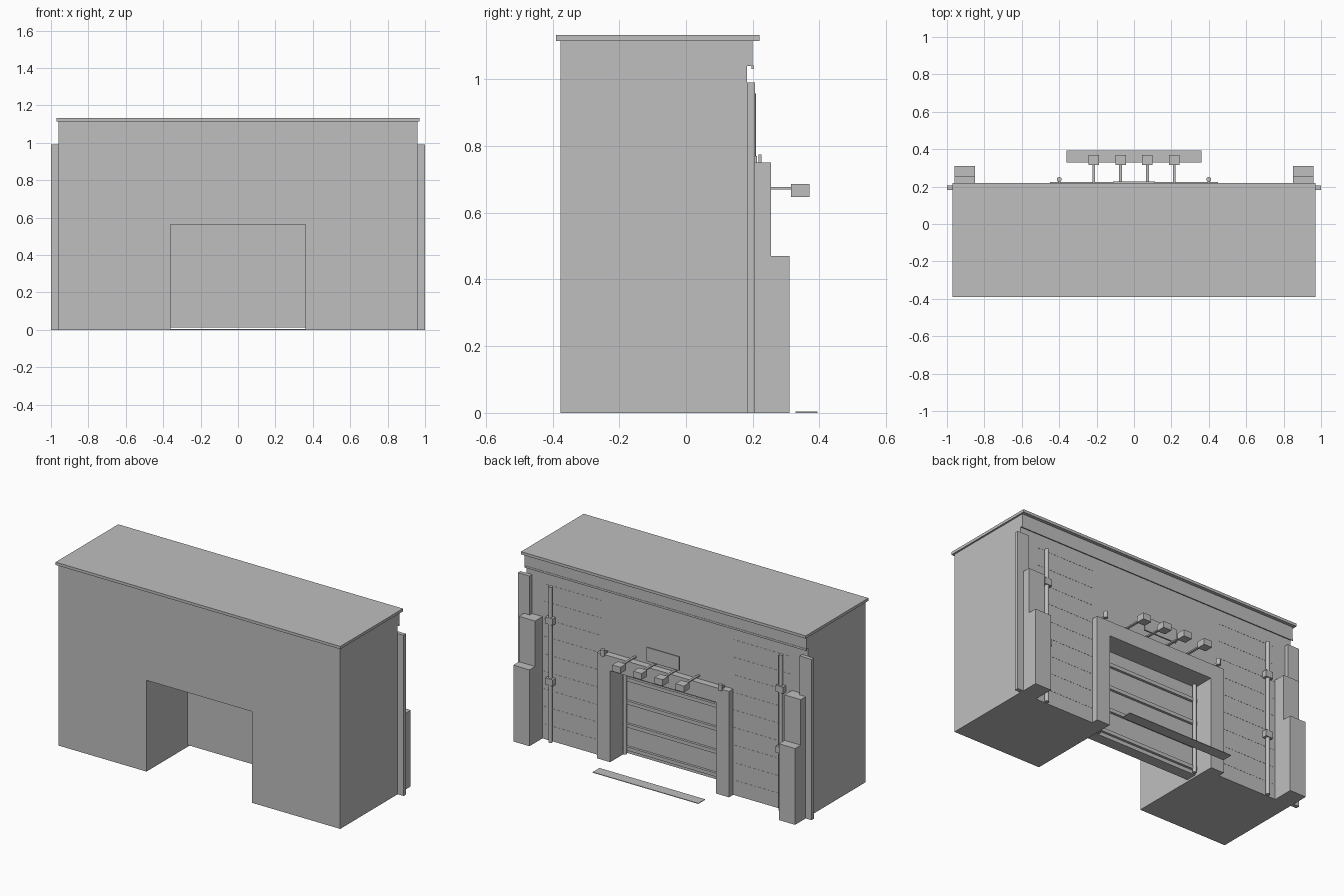
import bpy
import bmesh
from mathutils import Matrix

cube = bpy.data.objects.get("Cube")
if cube:
    bpy.data.objects.remove(cube, do_unlink=True)

grey = bpy.data.materials.new("plain_grey")
grey.use_nodes = True
tone = (0.52, 0.52, 0.52, 1)
grey.diffuse_color = tone
grey.node_tree.nodes["Principled BSDF"].inputs["Base Color"].default_value = tone


def finish(name, bm):
    bmesh.ops.recalc_face_normals(bm, faces=bm.faces)
    mesh = bpy.data.meshes.new(name)
    bm.to_mesh(mesh)
    bm.free()
    mesh.materials.append(grey)
    obj = bpy.data.objects.new(name, mesh)
    bpy.context.collection.objects.link(obj)
    return obj


def box(name, x, y, z):
    """Box from (min, max) ranges."""
    bm = bmesh.new()
    bmesh.ops.create_cube(bm, size=1)
    for v in bm.verts:
        v.co = [r[0] if c < 0 else r[1] for c, r in zip(v.co, (x, y, z))]
    return finish(name, bm)


def extrude(name, outline, axis, start, end):
    """Extrude a 2D outline along x or y; the second outline value is z or follows it."""
    bm = bmesh.new()
    pts = [(start, a, b) if axis == "x" else (a, start, b) for a, b in outline]
    face = bm.faces.new([bm.verts.new(p) for p in pts])
    out = bmesh.ops.extrude_face_region(bm, geom=[face])
    step = (end - start, 0, 0) if axis == "x" else (0, end - start, 0)
    bmesh.ops.translate(bm, vec=step, verts=[v for v in out["geom"] if isinstance(v, bmesh.types.BMVert)])
    return finish(name, bm)


def rod(name, x, y, z, radius, sides=12):
    """Upright cylinder over the z range."""
    bm = bmesh.new()
    bmesh.ops.create_cone(bm, cap_ends=True, segments=sides, radius1=radius, radius2=radius,
                          depth=z[1] - z[0], matrix=Matrix.Translation((x, y, sum(z) / 2)))
    for f in bm.faces:
        f.smooth = len(f.verts) == 4
    for e in bm.edges:
        e.smooth = not any(len(f.verts) > 4 for f in e.link_faces)
    return finish(name, bm)


def arch(outer, top, inner, head):
    return [(-outer, 0), (-outer, top), (outer, top), (outer, 0),
            (inner, 0), (inner, head), (-inner, head), (-inner, 0)]


FRONT, WALL = -0.376, 0.183
HALF, DOOR, HEAD = 0.96, 0.36, 0.562

# Main block, roof and cornice
extrude("building_body", arch(HALF, 1.115, DOOR, HEAD), "y", FRONT, WALL)
box("roof_slab", (-0.97, 0.97), (-0.39, 0.22), (1.115, 1.132))
box("cornice_band", (-HALF, HALF), (WALL, 0.2), (1.04, 1.115))
box("cornice_drip", (-HALF, HALF), (0.197, 0.202), (1.03, 1.042))

# Door surround, door and its rails
extrude("door_surround", arch(0.45, 0.652, DOOR, HEAD), "y", WALL, 0.224)
box("door_panel", (-DOOR, DOOR), (0.022, 0.09), (0.012, HEAD))
for i in range(4):
    z = 0.035 + i * 0.142
    box("door_rail", (-DOOR, DOOR), (0.09, 0.105), (z, z + 0.022))
box("floor_strip", (-DOOR, DOOR), (0.328, 0.394), (0, 0.004))

# Sign plate on two short mounts
box("sign_plate", (-0.112, 0.112), (0.217, 0.226), (0.69, 0.775))
for x in (-0.07, 0.07):
    box("sign_mount", (x - 0.01, x + 0.01), (WALL, 0.217), (0.72, 0.74))

# Floodlights on arms
for i in range(4):
    x = (i - 1.5) * 0.144
    box("floodlight_arm", (x - 0.007, x + 0.007), (WALL, 0.32), (0.669, 0.677))
    box("floodlight", (x - 0.028, x + 0.028), (0.315, 0.37), (0.647, 0.686))

# Parts mirrored on both sides
for s in (-1, 1):
    def span(a, b):
        return tuple(sorted((s * a, s * b)))

    box("corner_strip", span(0.92, 1.0), (WALL, 0.207), (0, 0.99))
    steps = [(WALL, 0), (0.31, 0), (0.31, 0.47), (0.255, 0.47), (0.255, 0.75), (WALL, 0.75)]
    extrude("stepped_buttress", steps, "x", s * 0.85, s * 0.96)

    rod("drain_pipe", s * 0.785, 0.198, (0, 0.957), 0.012)
    for z in (0.375, 0.75):
        box("pipe_bracket", span(0.76, 0.81), (WALL, 0.213), (z - 0.02, z + 0.02))

    rod("door_post", s * 0.34, 0.108, (0.012, HEAD), 0.011)
    rod("surround_lamp", s * 0.4, 0.238, (0.652, 0.69), 0.013)
    box("lamp_stem", span(0.394, 0.406), (0.2, 0.238), (0.656, 0.668))

    # Fine courses in the wall
    for i in range(9):
        z = 0.09 + i * 0.108
        box("wall_course", span(0.45, 0.84), (WALL, WALL + 0.001), (z, z + 0.003))
